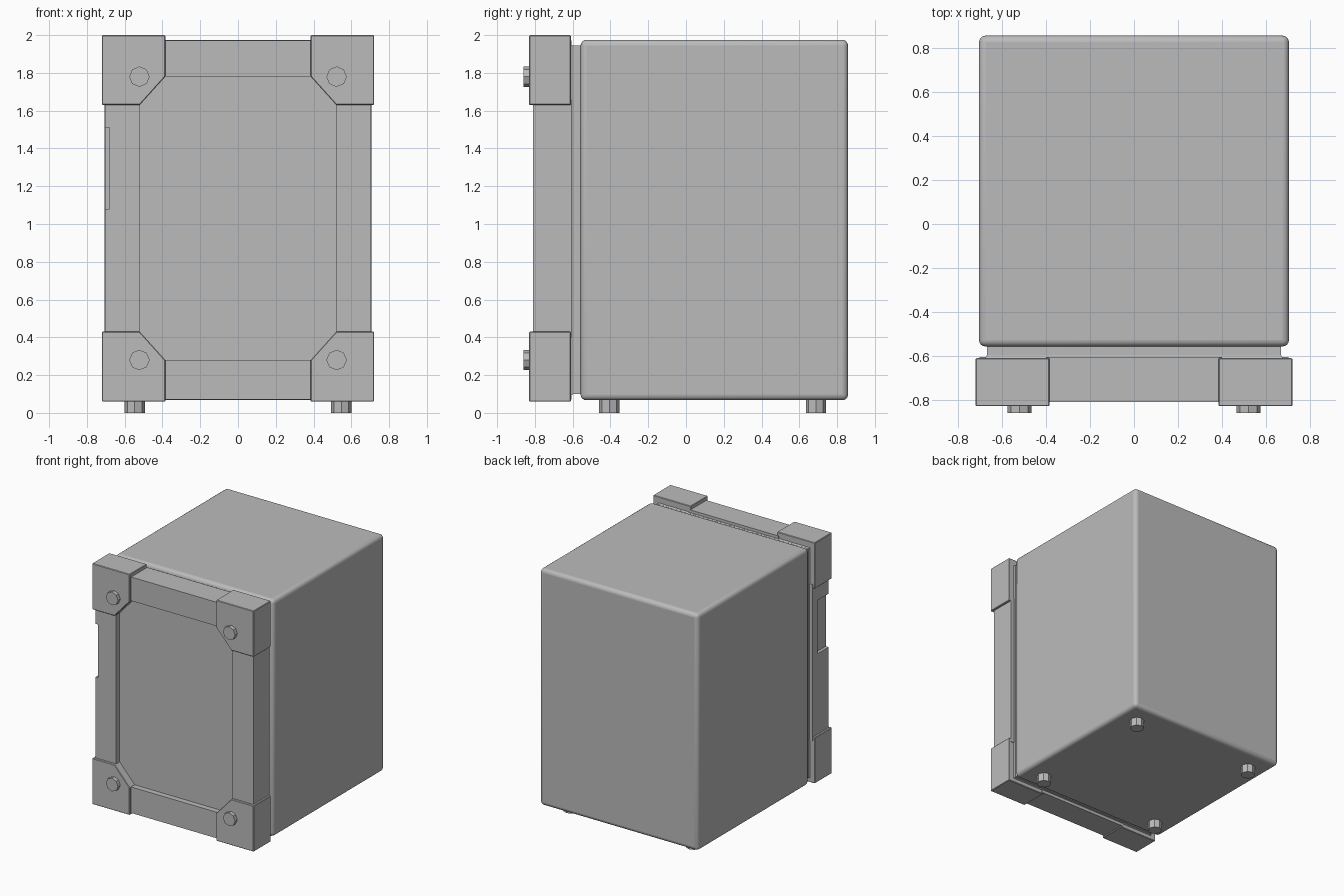
import bpy, bmesh, math
from mathutils import Matrix, Vector

old = bpy.data.objects.get("Cube")
if old:
    bpy.data.objects.remove(old)

grey = bpy.data.materials.new("plain_grey")
grey.use_nodes = True
colour = (0.5, 0.5, 0.5, 1)
grey.diffuse_color = colour
grey.node_tree.nodes["Principled BSDF"].inputs["Base Color"].default_value = colour


def add_object(name, bm):
    bmesh.ops.recalc_face_normals(bm, faces=bm.faces)
    mesh = bpy.data.meshes.new(name)
    bm.to_mesh(mesh)
    bm.free()
    mesh.materials.append(grey)
    obj = bpy.data.objects.new(name, mesh)
    bpy.context.collection.objects.link(obj)
    return obj


def bevel(obj, width, segments=1):
    mod = obj.modifiers.new("edges", 'BEVEL')
    mod.width, mod.segments = width, segments


def box(name, low, high):
    low, high = Vector(low), Vector(high)
    bm = bmesh.new()
    bmesh.ops.create_cube(bm, size=1, matrix=Matrix.Translation((low + high) / 2)
                          @ Matrix.Diagonal((high - low).to_4d()))
    return add_object(name, bm)


def prism(name, outline, front, back):
    """Extrude an (x, z) outline from front to back along y."""
    bm = bmesh.new()
    face = bm.faces.new([bm.verts.new((x, front, z)) for x, z in outline])
    new = bmesh.ops.extrude_face_region(bm, geom=[face])["geom"]
    bmesh.ops.translate(bm, vec=(0, back - front, 0),
                        verts=[v for v in new if isinstance(v, bmesh.types.BMVert)])
    return add_object(name, bm)


def stud(name, centre, depth, axis):
    """Eight-sided peg."""
    bm = bmesh.new()
    turn = Matrix.Rotation(math.pi / 2, 4, 'X') if axis == 'Y' else Matrix()
    bmesh.ops.create_cone(bm, cap_ends=True, segments=8, radius1=0.054, radius2=0.054,
                          depth=depth, matrix=Matrix.Translation(centre) @ turn)
    return add_object(name, bm)


MID = 1.03  # height of the door centre

# Cabinet with rounded edges
body = box("cabinet_body", (-0.706, -0.558, 0.067), (0.706, 0.858, 1.975))
bevel(body, 0.03, 4)
bpy.ops.object.select_all(action='DESELECT')
body.select_set(True)
bpy.context.view_layer.objects.active = body
bpy.ops.object.shade_smooth_by_angle(angle=math.radians(35))

# Neck joining cabinet and door
box("door_neck", (-0.67, -0.62, 0.1), (0.67, -0.54, 1.945))

# Door backing, narrowing slightly toward the neck
backing = box("door_backing", (-0.702, -0.66, 0.07), (0.702, -0.598, 1.972))
for v in backing.data.vertices:
    if v.co.y > -0.6:
        v.co.x *= 0.957
        v.co.z = MID + (v.co.z - MID) * 0.972

# Recessed door panel
box("door_panel", (-0.53, -0.765, 0.27), (0.53, -0.64, 1.79))

# Top and bottom rails
box("top_rail", (-0.4, -0.81, 1.78), (0.4, -0.606, 1.972))
box("bottom_rail", (-0.4, -0.81, 0.07), (0.4, -0.606, 0.28))

# Side rails, one with a shallow finger notch in its outer front edge
box("left_rail", (0.52, -0.81, 0.4), (0.704, -0.606, 1.66))
box("right_rail_core", (-0.68, -0.81, 0.4), (-0.52, -0.606, 1.66))
box("right_rail_back", (-0.704, -0.67, 0.4), (-0.68, -0.606, 1.66))
box("right_rail_upper", (-0.704, -0.81, 1.51), (-0.68, -0.67, 1.66))
box("right_rail_lower", (-0.704, -0.81, 0.4), (-0.68, -0.67, 1.08))

# Corner guards with cut inner corners, and their bolts
guard = [(0.721, 0.97), (0.385, 0.97), (0.385, 0.75), (0.52, 0.6), (0.721, 0.6)]
for sx, side in ((1, "left"), (-1, "right")):
    for sz, level in ((1, "top"), (-1, "bottom")):
        corner = prism(f"{level}_{side}_corner_guard",
                       [(sx * x, MID + sz * z) for x, z in guard], -0.83, -0.61)
        bevel(corner, 0.004)
        stud(f"{level}_{side}_bolt", (sx * 0.522, -0.835, MID + sz * 0.75), 0.05, 'Y')

    # Feet
    for y, place in ((-0.406, "front"), (0.688, "back")):
        stud(f"{place}_{side}_foot", (sx * 0.547, y, 0.04), 0.08, 'Z')
